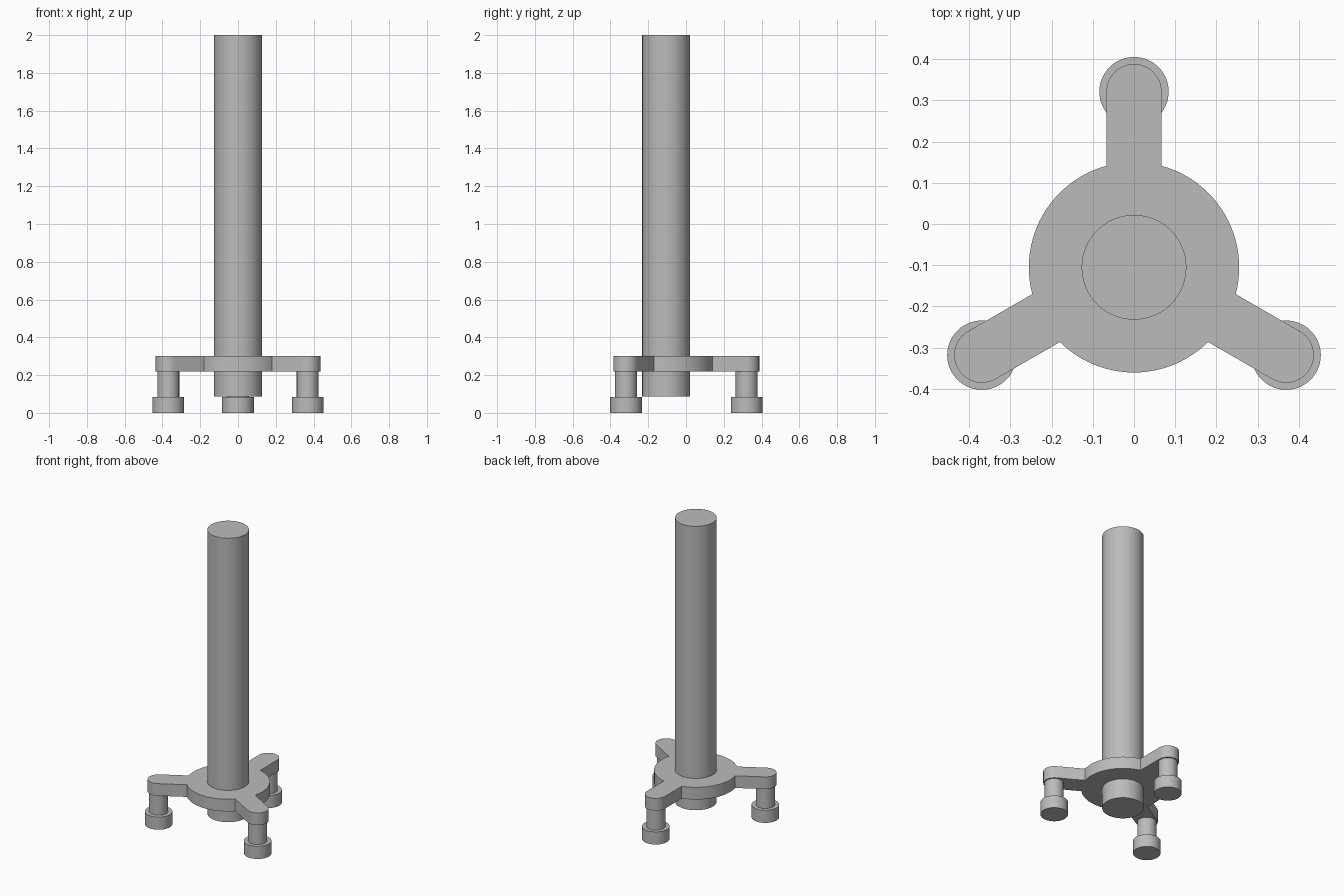
import bpy, bmesh, math
from mathutils import Vector

cube = bpy.data.objects.get("Cube")
if cube:
    bpy.data.objects.remove(cube, do_unlink=True)

CENTRE = Vector((0, -0.105, 0))
DISC_R, ARM_HALF, ARM_REACH = 0.255, 0.067, 0.426
ARM_ANGLES = [math.radians(a) for a in (90, 210, 330)]

grey = bpy.data.materials.new("plain grey")
grey.use_nodes = True
colour = (0.5, 0.5, 0.5, 1)
grey.diffuse_color = colour
grey.node_tree.nodes["Principled BSDF"].inputs["Base Color"].default_value = colour


def extrude_outline(name, points, z0, z1):
    """Solid prism from a flat outline."""
    bm = bmesh.new()
    face = bm.faces.new([bm.verts.new((p.x, p.y, z0)) for p in points])
    top = bmesh.ops.extrude_face_region(bm, geom=[face])
    verts = [g for g in top["geom"] if isinstance(g, bmesh.types.BMVert)]
    bmesh.ops.translate(bm, verts=verts, vec=(0, 0, z1 - z0))
    bmesh.ops.recalc_face_normals(bm, faces=bm.faces)
    mesh = bpy.data.meshes.new(name)
    bm.to_mesh(mesh)
    bm.free()
    mesh.materials.append(grey)
    obj = bpy.data.objects.new(name, mesh)
    bpy.context.collection.objects.link(obj)
    bpy.ops.object.select_all(action='DESELECT')
    obj.select_set(True)
    bpy.context.view_layer.objects.active = obj
    bpy.ops.object.shade_smooth_by_angle(angle=math.radians(30))
    return obj


def arc(centre, radius, start, end, steps):
    """Points along an arc, both ends included."""
    angles = [start + (end - start) * i / steps for i in range(steps + 1)]
    return [centre + Vector((math.cos(a), math.sin(a), 0)) * radius for a in angles]


def cylinder(name, centre, radius, z0, z1):
    return extrude_outline(name, arc(centre, radius, 0, math.tau, 64)[:-1], z0, z1)


def arm_tip(angle):
    return CENTRE + Vector((math.cos(angle), math.sin(angle), 0)) * ARM_REACH


# Three-armed base plate: rounded arm ends joined by arcs of the disc
root = math.asin(ARM_HALF / DISC_R)
outline = []
for a in ARM_ANGLES:
    outline += arc(arm_tip(a), ARM_HALF, a - math.pi / 2, a + math.pi / 2, 24)
    outline += arc(CENTRE, DISC_R, a + root, a + math.tau / 3 - root, 24)
extrude_outline("base_plate", outline, 0.22, 0.302)

# Column passing through the plate
cylinder("column", CENTRE, 0.127, 0.088, 2.0)

# Post and foot under every arm
for label, a in zip(("back", "right", "left"), ARM_ANGLES):
    cylinder(label + "_post", arm_tip(a), 0.058, 0.085, 0.22)
    cylinder(label + "_foot", arm_tip(a), 0.084, 0, 0.085)
